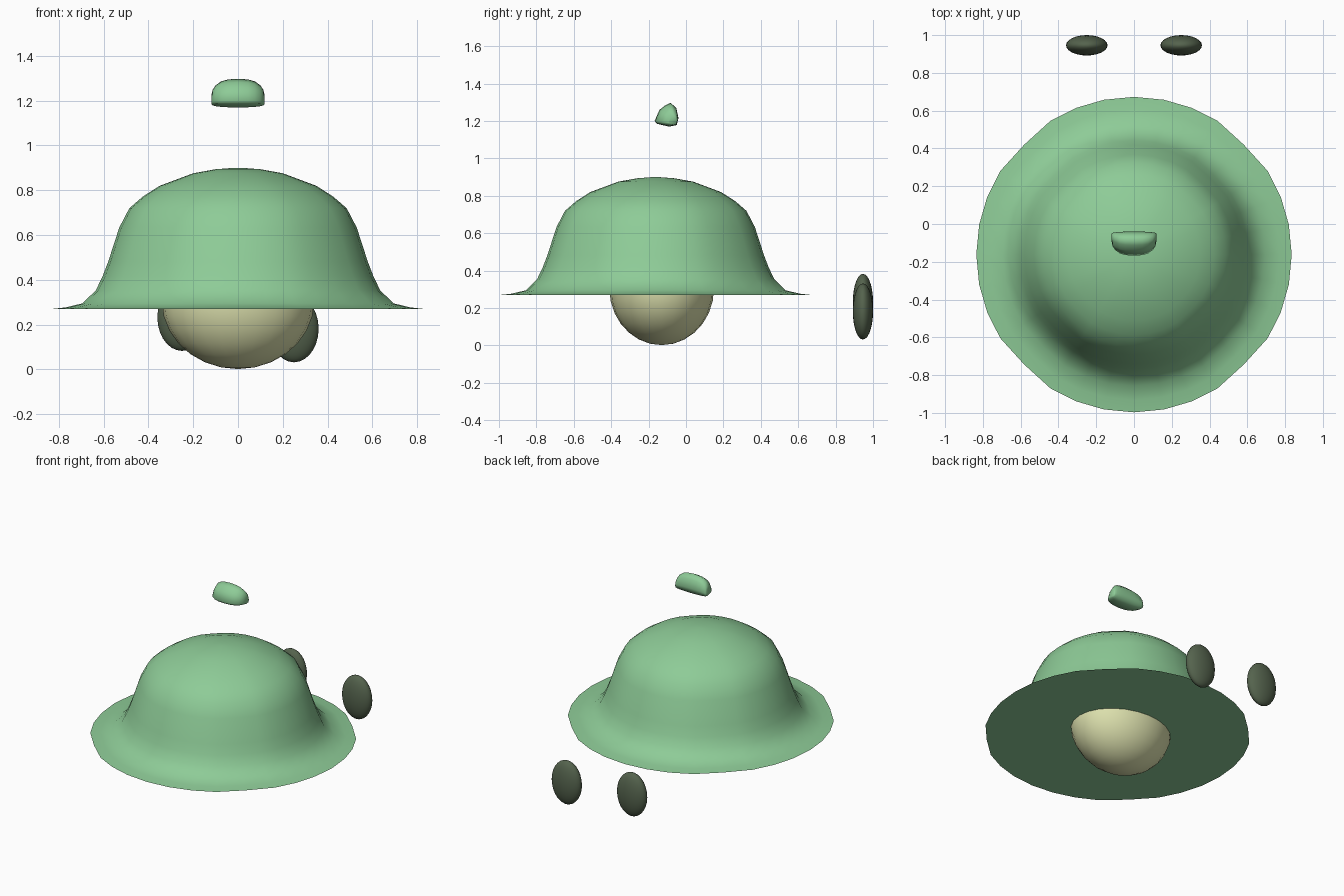
import bpy, bmesh, math

if "Cube" in bpy.data.objects:
    bpy.data.objects.remove(bpy.data.objects["Cube"])


def material(name, rgb):
    m = bpy.data.materials.new(name)
    m.diffuse_color = (*rgb, 1)
    m.use_nodes = True
    m.node_tree.nodes["Principled BSDF"].inputs["Base Color"].default_value = m.diffuse_color
    return m


GREEN = material("green", (0.27, 0.60, 0.31))
SKIN = material("cream", (0.72, 0.75, 0.42))
DARK = material("dark_green", (0.09, 0.125, 0.075))


def finish(ob, mat, angle=40):
    ob.data.materials.append(mat)
    bpy.ops.object.select_all(action='DESELECT')
    ob.select_set(True)
    bpy.context.view_layer.objects.active = ob
    bpy.ops.object.shade_smooth_by_angle(angle=math.radians(angle))


def loft(name, rings, mat, angle=40):
    """Skin a list of equal-length closed rings and cap both ends."""
    bm = bmesh.new()
    loops = [[bm.verts.new(p) for p in ring] for ring in rings]
    n = len(loops[0])
    for a, b in zip(loops, loops[1:]):
        for i in range(n):
            j = (i + 1) % n
            bm.faces.new((a[i], a[j], b[j], b[i]))
    bm.faces.new(loops[0])
    bm.faces.new(loops[-1])
    bmesh.ops.recalc_face_normals(bm, faces=bm.faces)
    me = bpy.data.meshes.new(name)
    bm.to_mesh(me)
    bm.free()
    ob = bpy.data.objects.new(name, me)
    bpy.context.collection.objects.link(ob)
    finish(ob, mat, angle)


def ellipsoid(name, loc, radii, mat):
    bpy.ops.mesh.primitive_uv_sphere_add(segments=24, ring_count=14, location=loc)
    ob = bpy.context.object
    ob.name = name
    ob.scale = radii
    finish(ob, mat, 60)


# Hat: domed crown flowing into a thin brim, flat underside
profile = [(0.835, 0.27), (0.77, 0.277), (0.695, 0.295), (0.635, 0.353),
           (0.605, 0.415), (0.58, 0.48), (0.53, 0.634), (0.485, 0.72),
           (0.425, 0.772), (0.35, 0.82), (0.2, 0.876), (0.1, 0.894), (0.02, 0.9)]
quarter = [0, 11, 21.5, 32, 45, 58, 68.5, 79]
angles = [math.radians(q * 90 + a) for q in range(4) for a in quarter]
rings = []
for r, z in profile:
    rings.append([(r * k * math.cos(a), -0.162 + r * k * math.sin(a), z)
                  for i, a in enumerate(angles)
                  for k in [0.985 if i % 8 == 4 else 1.0]])
loft("hat", rings, GREEN, 50)

# Head under the hat
ellipsoid("head", (0, -0.13, 0.305), (0.34, 0.28, 0.303), SKIN)

# Pair of loose feet behind, one a little higher
for side, x, z in (("left", -0.25, 0.233), ("right", 0.25, 0.182)):
    ellipsoid(side + "_foot", (x, 0.946, z), (0.11, 0.054, 0.15), DARK)

# Small rounded tuft floating above: side section scaled along x
section = [(-0.168, 1.2), (-0.142, 1.26), (-0.112, 1.283), (-0.083, 1.298),
           (-0.052, 1.27), (-0.04, 1.215), (-0.05, 1.178), (-0.09, 1.17),
           (-0.155, 1.185)]
half = [(0, 1), (0.045, 0.97), (0.075, 0.89), (0.1, 0.73), (0.113, 0.55), (0.118, 0.35)]
stations = [(-x, s) for x, s in reversed(half[1:])] + half
ay, az = -0.055, 1.19
loft("top_tuft", [[(x, ay + (y - ay) * s, az + (z - az) * s) for y, z in section]
                  for x, s in stations], GREEN, 70)
